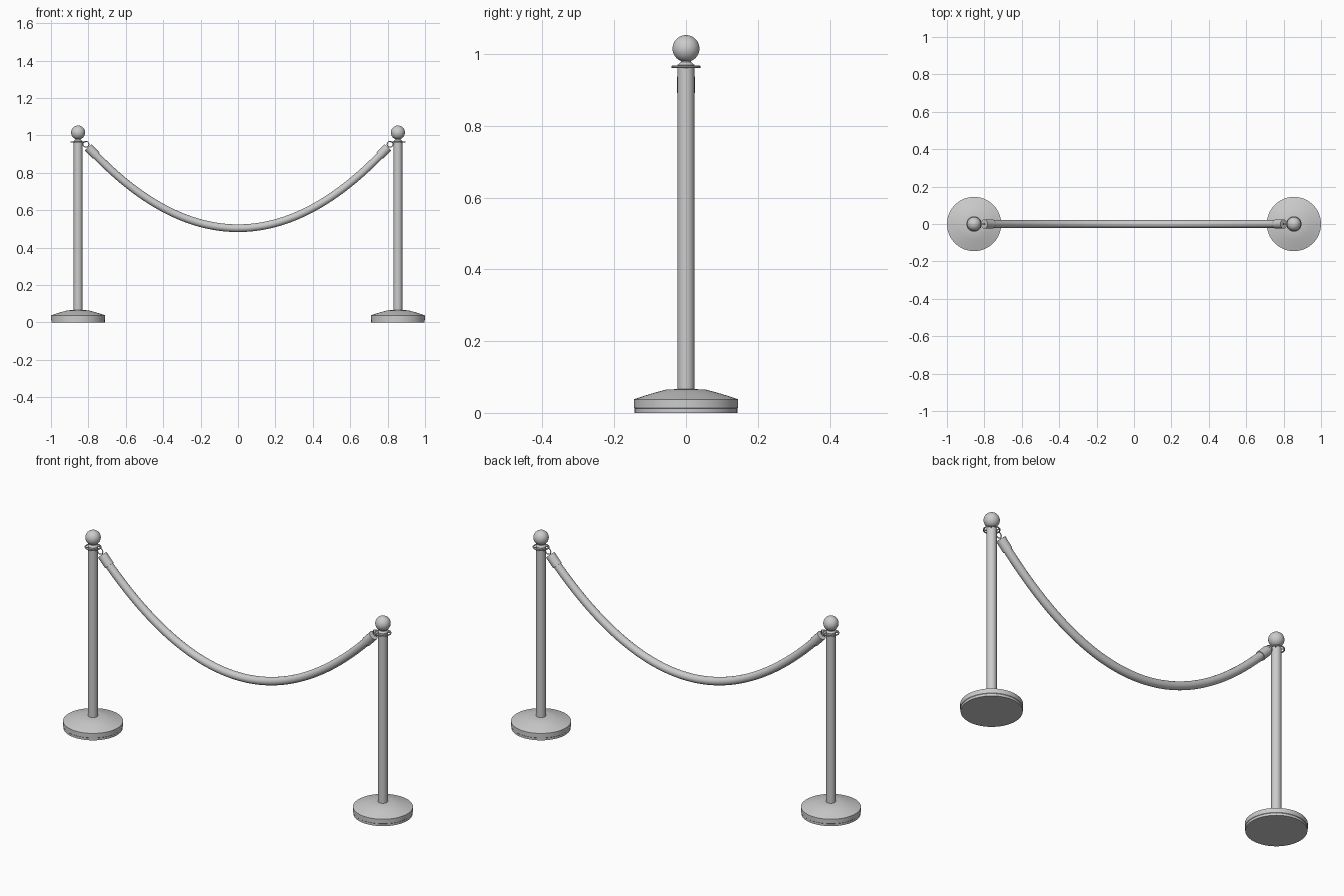
import bpy, bmesh, math
from mathutils import Vector

if "Cube" in bpy.data.objects:
    bpy.data.objects.remove(bpy.data.objects["Cube"])

POST_X = 0.855


def finish(ob, angle=35):
    bpy.ops.object.select_all(action='DESELECT')
    ob.select_set(True)
    bpy.context.view_layer.objects.active = ob
    bpy.ops.object.shade_smooth_by_angle(angle=math.radians(angle))
    return ob


def lathe(name, profile, loc, steps=48):
    """Spin an (r, z) profile around the vertical axis."""
    bm = bmesh.new()
    vs = [bm.verts.new((r, 0, z)) for r, z in profile]
    es = [bm.edges.new(p) for p in zip(vs, vs[1:])]
    bmesh.ops.spin(bm, geom=vs + es, cent=(0, 0, 0), axis=(0, 0, 1),
                   angle=math.tau, steps=steps)
    bmesh.ops.remove_doubles(bm, verts=bm.verts, dist=1e-5)
    bmesh.ops.recalc_face_normals(bm, faces=bm.faces)
    me = bpy.data.meshes.new(name)
    bm.to_mesh(me)
    bm.free()
    ob = bpy.data.objects.new(name, me)
    bpy.context.collection.objects.link(ob)
    ob.location = loc
    return finish(ob)


def tube(name, points, radius):
    """Round capped tube along a path, converted to a mesh."""
    cu = bpy.data.curves.new(name, 'CURVE')
    cu.dimensions = '3D'
    cu.bevel_depth = radius
    cu.bevel_resolution = 6
    cu.use_fill_caps = True
    sp = cu.splines.new('POLY')
    sp.points.add(len(points) - 1)
    for p, co in zip(sp.points, points):
        p.co = (*co, 1)
    ob = bpy.data.objects.new(name, cu)
    bpy.context.collection.objects.link(ob)
    bpy.ops.object.select_all(action='DESELECT')
    ob.select_set(True)
    bpy.context.view_layer.objects.active = ob
    bpy.ops.object.convert(target='MESH')
    return finish(bpy.context.object)


def torus(name, loc, major, minor, rot=(0, 0, 0)):
    bpy.ops.mesh.primitive_torus_add(location=loc, rotation=rot, major_radius=major,
                                     minor_radius=minor, major_segments=40, minor_segments=10)
    bpy.context.object.name = name
    return finish(bpy.context.object)


def rope_point(x):
    return Vector((x, 0, 0.504 + 0.675 * x * x))


for s, side in ((-1, "left"), (1, "right")):
    x = s * POST_X
    # Weighted base with a rim and a sloping top
    lathe("base_" + side, [(0, 0), (0.143, 0), (0.143, 0.012), (0.145, 0.014), (0.145, 0.038),
                           (0.115, 0.048), (0.085, 0.057), (0.055, 0.065), (0.03, 0.066),
                           (0, 0.066)], (x, 0, 0), 64)
    # Pole with a tapered neck
    lathe("pole_" + side, [(0, 0.06), (0.0235, 0.06), (0.0235, 0.97), (0.014, 0.978),
                           (0.012, 0.99), (0, 0.99)], (x, 0, 0))
    # Ball finial
    bpy.ops.mesh.primitive_uv_sphere_add(segments=40, ring_count=24, radius=0.0375,
                                         location=(x, 0, 1.0155))
    bpy.context.object.name = "ball_finial_" + side
    finish(bpy.context.object)
    # Hanging ring held by four short spokes
    torus("collar_ring_" + side, (x, 0, 0.9645), 0.0375, 0.0035)
    for i in range(4):
        a = math.radians(45 + 90 * i)
        d = Vector((math.cos(a), math.sin(a), 0))
        c = Vector((x, 0, 0.9645))
        tube(f"ring_spoke_{side}_{i + 1}", [c + d * 0.018, c + d * 0.0375], 0.003)
    # Wire hook linking the ring and the rope
    torus("hook_" + side, (s * 0.813, 0, 0.953), 0.0155, 0.0025, (math.pi / 2, 0, 0))
    # Metal sleeve on the rope end
    tube("rope_sleeve_" + side, [rope_point(s * (0.758 + 0.043 * i / 4)) for i in range(5)], 0.0245)

# Sagging rope
tube("rope", [rope_point(-0.795 + 1.59 * i / 64) for i in range(65)], 0.0205)
